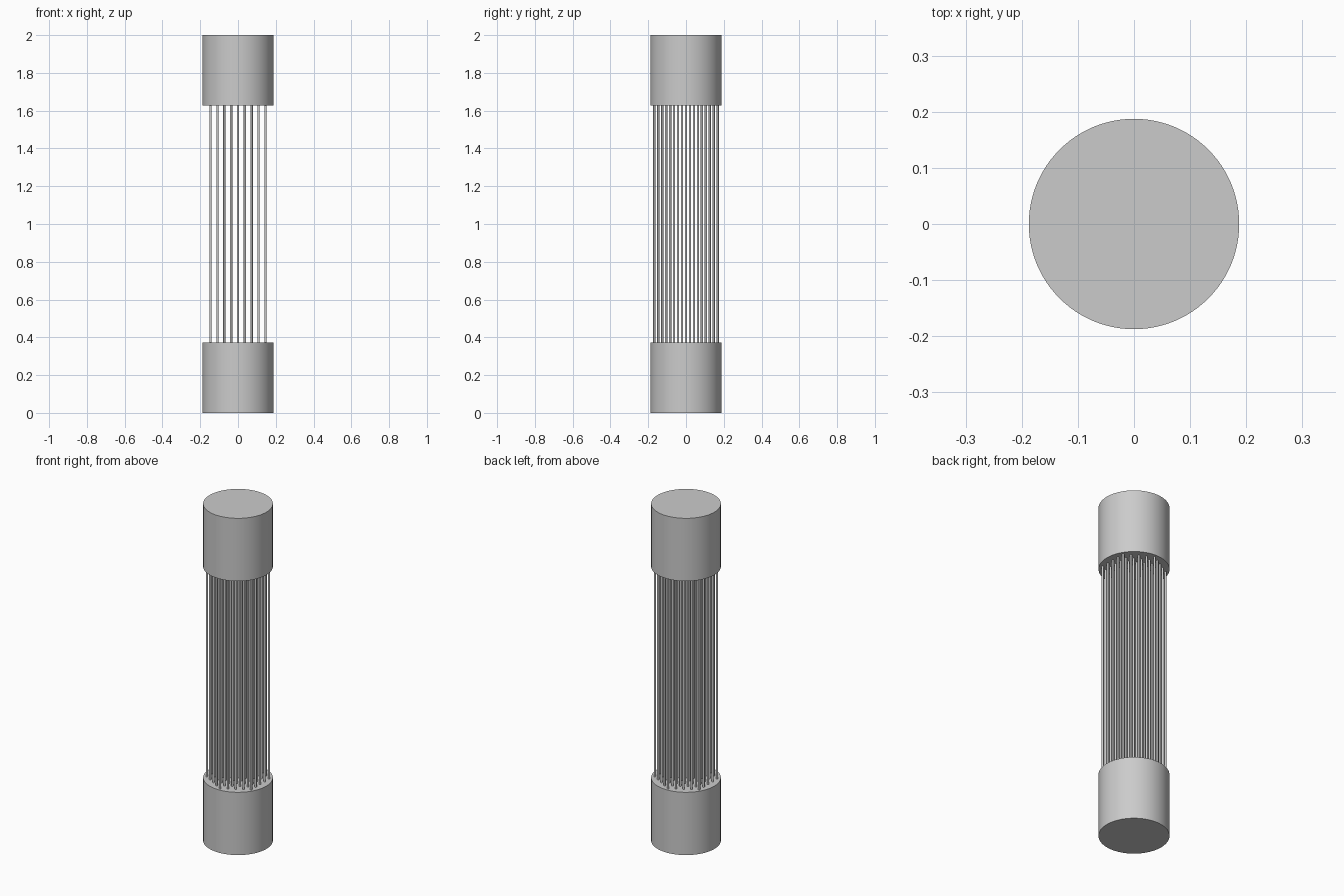
import bpy
import math

# Remove the default cube
cube = bpy.data.objects.get("Cube")
if cube:
    bpy.data.objects.remove(cube, do_unlink=True)

CAP_RADIUS = 0.1875
CAP_HEIGHT = 0.373
TOTAL_HEIGHT = 2.0
ROD_RADIUS = 0.006
PITCH = 0.042   # distance between neighbouring rods
RINGS = 4       # hexagonal rings around the centre rod
EMBED = 0.01    # how far the rods reach into the caps

grey = bpy.data.materials.new("grey metal")
grey.use_nodes = True
colour = (0.6, 0.6, 0.6, 1.0)
grey.diffuse_color = colour
grey.node_tree.nodes["Principled BSDF"].inputs["Base Color"].default_value = colour


def cylinder(name, radius, bottom, top, sides, x=0.0, y=0.0):
    bpy.ops.mesh.primitive_cylinder_add(
        vertices=sides, radius=radius, depth=top - bottom,
        location=(x, y, (bottom + top) / 2))
    obj = bpy.context.object
    obj.name = obj.data.name = name
    obj.data.materials.append(grey)
    bpy.ops.object.shade_smooth_by_angle(angle=math.radians(40))
    return obj


# End caps
cylinder("bottom_cap", CAP_RADIUS, 0, CAP_HEIGHT, 96)
cylinder("top_cap", CAP_RADIUS, TOTAL_HEIGHT - CAP_HEIGHT, TOTAL_HEIGHT, 96)

# Bundle of thin rods on a hexagonal grid, corners on the y axis
rod = cylinder("rod", ROD_RADIUS, CAP_HEIGHT - EMBED,
               TOTAL_HEIGHT - CAP_HEIGHT + EMBED, 16)
for column in range(-RINGS, RINGS + 1):
    count = 2 * RINGS + 1 - abs(column)
    for row in range(count):
        x = column * PITCH * math.sqrt(3) / 2
        y = (row - (count - 1) / 2) * PITCH
        if column == 0 and row == RINGS:
            continue  # the centre rod already stands here
        copy = rod.copy()
        copy.location.x, copy.location.y = x, y
        bpy.context.collection.objects.link(copy)
